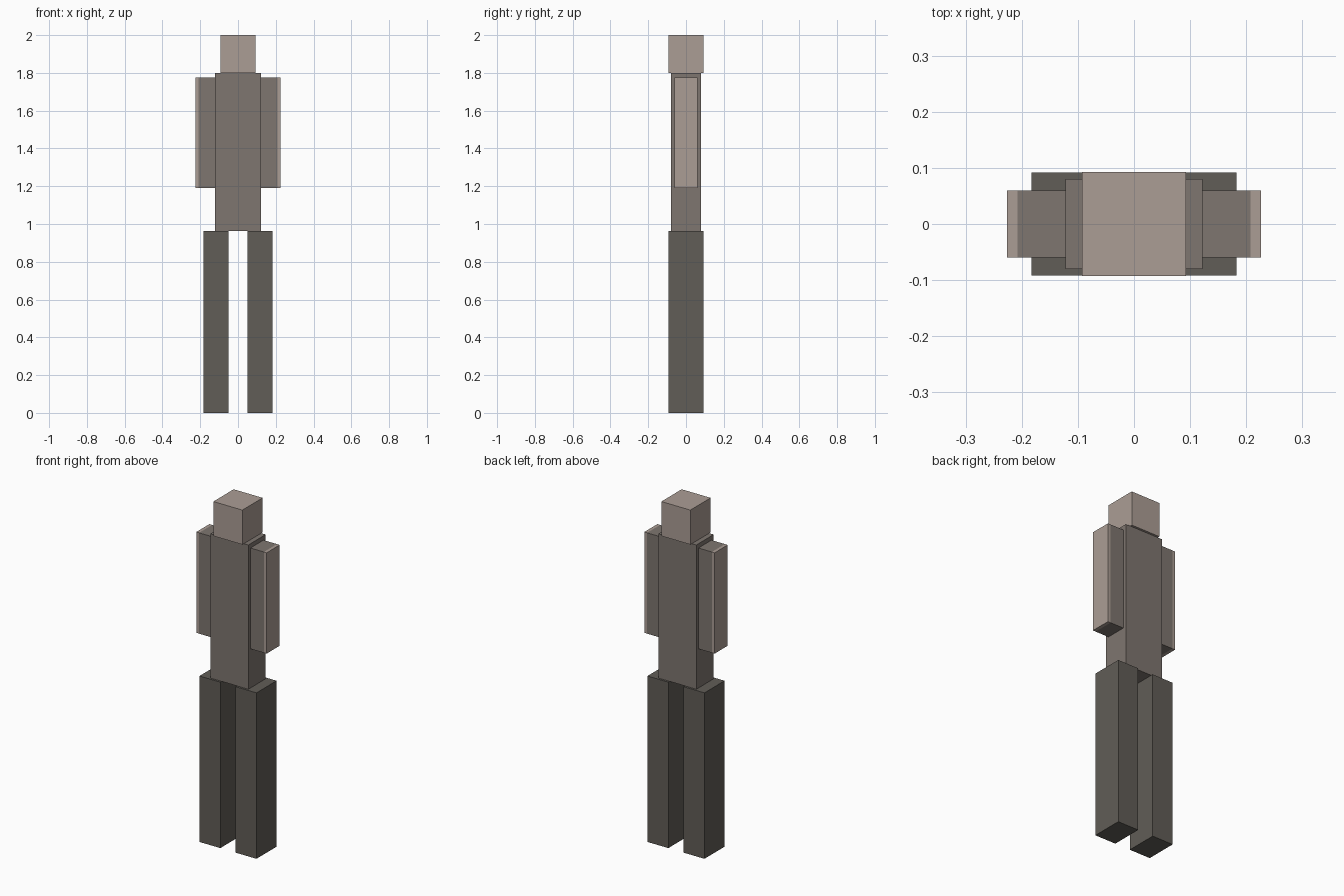
import bpy

if "Cube" in bpy.data.objects:
    bpy.data.objects.remove(bpy.data.objects["Cube"])


def material(name, rgb):
    m = bpy.data.materials.new(name)
    m.diffuse_color = (*rgb, 1)
    m.use_nodes = True
    m.node_tree.nodes["Principled BSDF"].inputs["Base Color"].default_value = m.diffuse_color
    return m


SKIN = material("skin", (0.41, 0.34, 0.30))
SHIRT = material("shirt", (0.21, 0.18, 0.16))
TROUSERS = material("trousers", (0.12, 0.11, 0.095))


def box(name, x, y, z, mat):
    """Box from (min, max) ranges along each axis."""
    mid = [(a + b) / 2 for a, b in (x, y, z)]
    bpy.ops.mesh.primitive_cube_add(size=1, location=mid)
    o = bpy.context.object
    o.name = name
    o.scale = [b - a for a, b in (x, y, z)]
    bpy.ops.object.transform_apply(location=False, rotation=False, scale=True)
    o.data.materials.append(mat)
    return o


# Head and torso
box("head", (-0.093, 0.093), (-0.093, 0.093), (1.80, 2.0), SKIN)
box("torso", (-0.122, 0.122), (-0.08, 0.08), (0.963, 1.80), SHIRT)

for side, s in (("left", 1), ("right", -1)):
    # Arm: dark sleeve with a paler outer band
    arm = box(side + "_arm", sorted((s * 0.106, s * 0.226)), (-0.06, 0.06), (1.19, 1.775), SHIRT)
    arm.data.materials.append(SKIN)
    import bmesh
    bm = bmesh.new()
    bm.from_mesh(arm.data)
    cut = s * 0.208 - arm.location.x
    bmesh.ops.bisect_plane(bm, geom=bm.verts[:] + bm.edges[:] + bm.faces[:],
                           plane_co=(cut, 0, 0), plane_no=(1, 0, 0))
    for f in bm.faces:
        if s * (f.calc_center_median().x - cut) > 0:
            f.material_index = 1
    bm.to_mesh(arm.data)
    bm.free()
    # Leg
    box(side + "_leg", sorted((s * 0.049, s * 0.183)), (-0.092, 0.092), (0, 0.963), TROUSERS)
